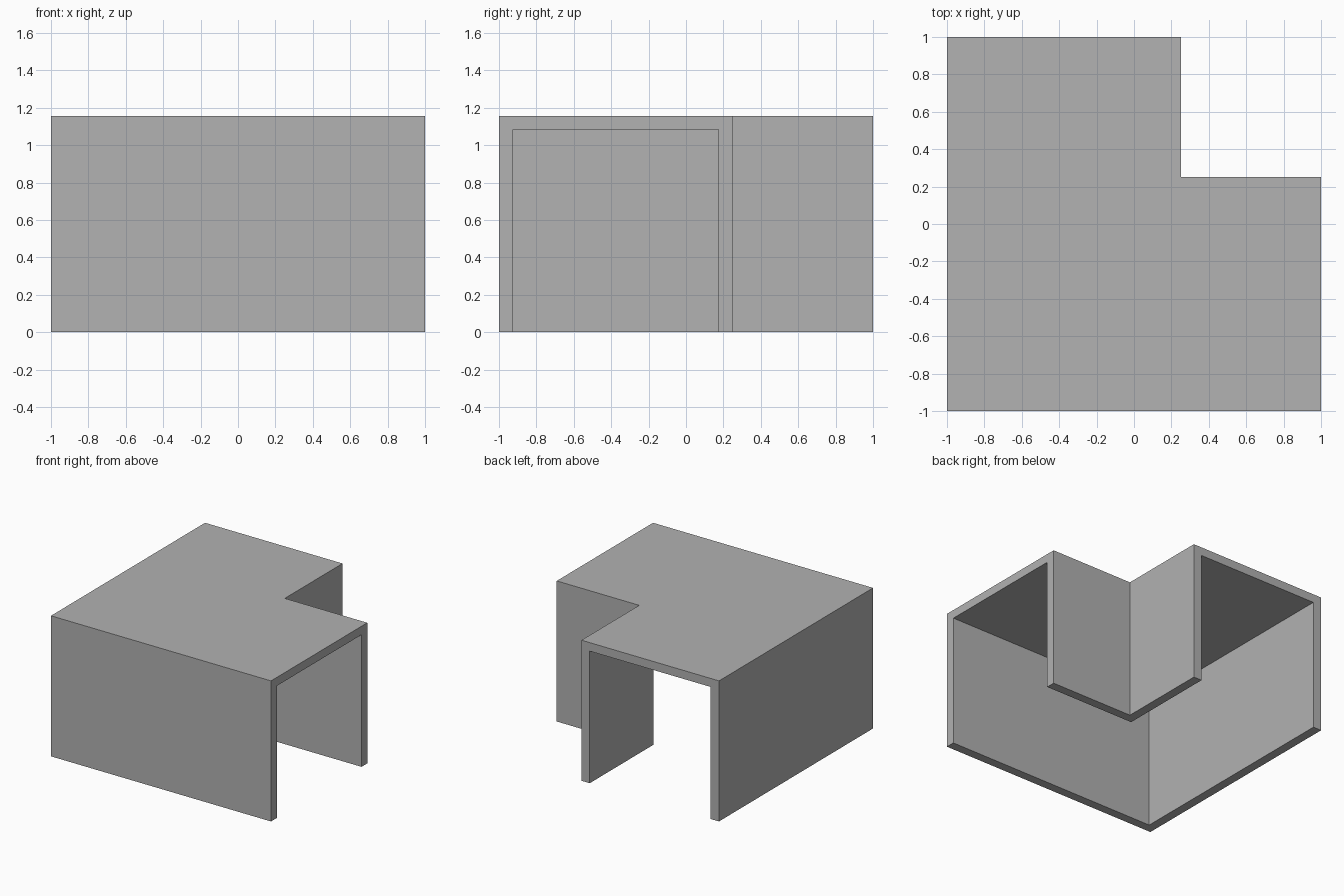
import bpy
import bmesh

cube = bpy.data.objects.get("Cube")
if cube:
    bpy.data.objects.remove(cube, do_unlink=True)

# Main dimensions
END, NEAR, FAR = 1.0, -1.0, 0.25
WALL, HEIGHT, CEILING = 0.075, 1.155, 1.085

# Material
grey = bpy.data.materials.new("plain_grey")
grey.use_nodes = True
colour = (0.445, 0.445, 0.445, 1.0)
grey.diffuse_color = colour
grey.node_tree.nodes["Principled BSDF"].inputs["Base Color"].default_value = colour

# Cross-section of the open-bottomed passage: offset across, height
section = [
    (NEAR, 0), (NEAR, HEIGHT), (FAR, HEIGHT), (FAR, 0),
    (FAR - WALL, 0), (FAR - WALL, CEILING),
    (NEAR + WALL, CEILING), (NEAR + WALL, 0),
]

# Sweep the section round the mitred corner, from the right end to the back end
bm = bmesh.new()
rings = [
    [bm.verts.new((END, s, z)) for s, z in section],
    [bm.verts.new((s, s, z)) for s, z in section],
    [bm.verts.new((s, END, z)) for s, z in section],
]
count = len(section)
for a, b in zip(rings, rings[1:]):
    for i in range(count):
        j = (i + 1) % count
        bm.faces.new((a[i], a[j], b[j], b[i]))

# Open arch-shaped ends: two jambs and a lintel each
for ring in (rings[0], rings[-1]):
    for quad in ((0, 1, 6, 7), (1, 2, 5, 6), (2, 3, 4, 5)):
        bm.faces.new([ring[i] for i in quad])

bmesh.ops.recalc_face_normals(bm, faces=bm.faces)
mesh = bpy.data.meshes.new("corner_passage")
bm.to_mesh(mesh)
bm.free()
mesh.materials.append(grey)
passage = bpy.data.objects.new("corner_passage", mesh)
bpy.context.collection.objects.link(passage)
